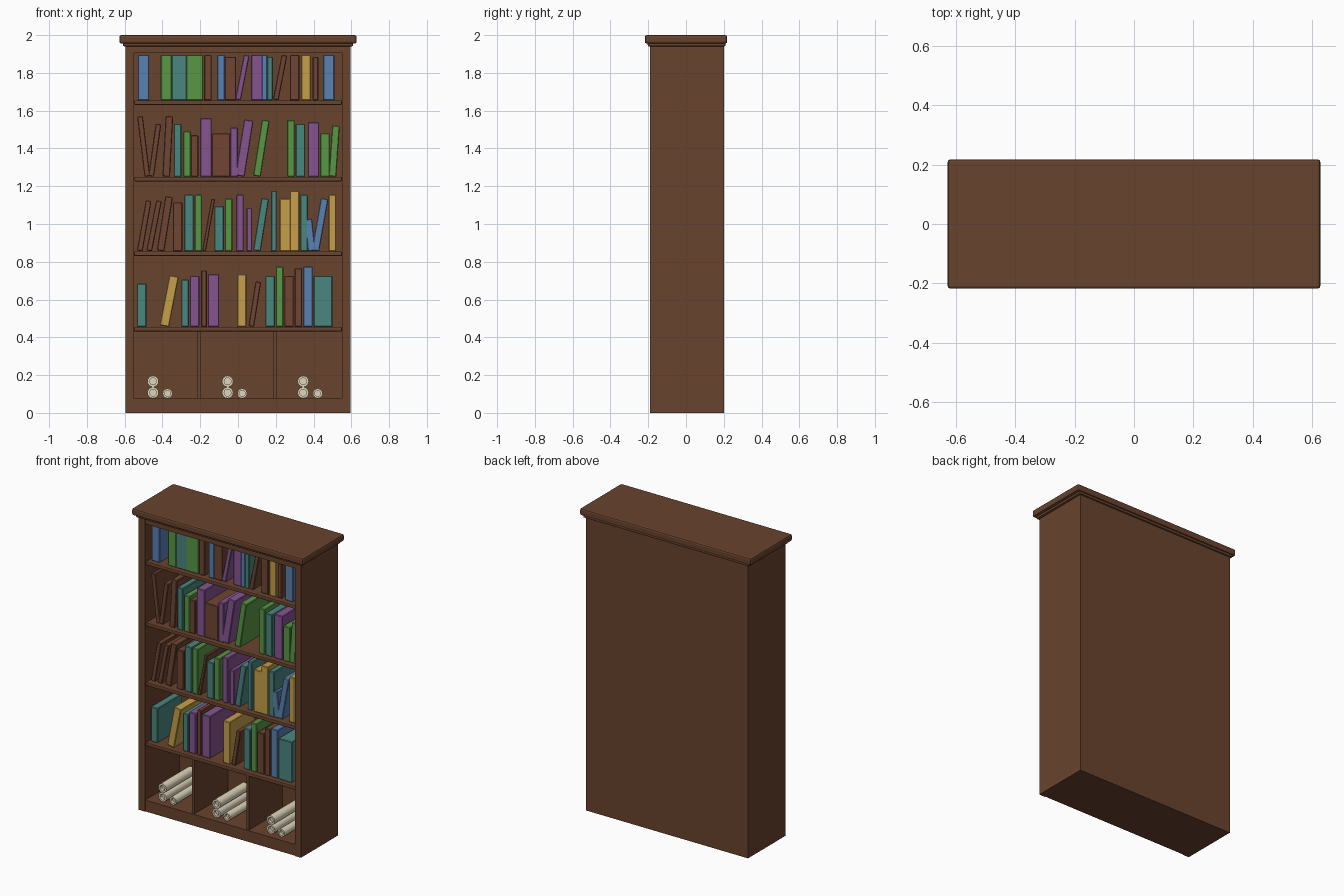
import bpy
import bmesh
import math
from mathutils import Matrix, Vector

cube = bpy.data.objects.get("Cube")
if cube:
    bpy.data.objects.remove(cube, do_unlink=True)


def make_material(name, rgb):
    mat = bpy.data.materials.new(name)
    mat.use_nodes = True
    colour = (*rgb, 1.0)
    mat.diffuse_color = colour
    shader = mat.node_tree.nodes["Principled BSDF"]
    shader.inputs["Base Color"].default_value = colour
    shader.inputs["Roughness"].default_value = 0.8
    return mat


wood = make_material("wood brown", (0.14, 0.056, 0.027))
parchment = make_material("parchment cream", (0.74, 0.67, 0.5))
covers = {
    "brown": make_material("leather brown", (0.16, 0.06, 0.032)),
    "blue": make_material("cover blue", (0.1, 0.22, 0.44)),
    "teal": make_material("cover teal", (0.07, 0.24, 0.21)),
    "green": make_material("cover green", (0.1, 0.31, 0.06)),
    "purple": make_material("cover purple", (0.24, 0.09, 0.28)),
    "yellow": make_material("cover yellow", (0.56, 0.35, 0.07)),
}


def finish(name, bm, mat):
    mesh = bpy.data.meshes.new(name)
    bm.to_mesh(mesh)
    bm.free()
    mesh.materials.append(mat)
    obj = bpy.data.objects.new(name, mesh)
    bpy.context.collection.objects.link(obj)
    return obj


def box(name, low, high, mat=wood, bevel=0.0, segments=2):
    """Box between two corners, with optional rounded edges."""
    low, high = Vector(low), Vector(high)
    bm = bmesh.new()
    bmesh.ops.create_cube(bm, size=1)
    bmesh.ops.scale(bm, vec=high - low, verts=bm.verts)
    bmesh.ops.translate(bm, vec=(low + high) / 2, verts=bm.verts)
    obj = finish(name, bm, mat)
    if bevel:
        mod = obj.modifiers.new("rounded edges", 'BEVEL')
        mod.width = bevel
        mod.segments = segments
    return obj


# Carcass dimensions
HALF, WALL = 0.595, 0.045
FRONT, BACK = -0.19, 0.2
INNER = HALF - WALL
FLOOR = 0.075

# Carcass: sides, back, base and top rail
for side, s in (("left", 1), ("right", -1)):
    x0, x1 = sorted((s * INNER, s * HALF))
    box(side + "_side", (x0, FRONT, 0), (x1, BACK, 1.95))
box("back_panel", (-INNER, BACK - 0.025, 0), (INNER, BACK, 1.95))
box("base", (-INNER, FRONT + 0.004, 0), (INNER, BACK - 0.025, FLOOR))
box("top_rail", (-INNER, FRONT + 0.004, 1.905), (INNER, BACK - 0.025, 1.95))

# Cornice: small moulding below an overhanging rounded slab
box("cornice_moulding", (-0.61, -0.203, 1.94), (0.61, 0.21, 1.965), bevel=0.008)
box("cornice_slab", (-0.628, -0.218, 1.955), (0.628, 0.218, 2), bevel=0.01)

# Shelves and cubby dividers
shelf_tops = (0.455, 0.855, 1.25, 1.655)
for top in shelf_tops:
    box("shelf", (-INNER, FRONT + 0.01, top - 0.024), (INNER, BACK - 0.025, top), bevel=0.005)
for x in (-0.205, 0.195):
    box("cubby_divider", (x - 0.01, FRONT + 0.015, FLOOR), (x + 0.01, BACK - 0.025, 0.435))


def book(shelf, colour, x, width, height, lean=0):
    """Book standing on a shelf; sizes in hundredths, lean in degrees."""
    w, h, angle = width / 100, height / 100, math.radians(lean)
    obj = box(colour + "_book", (-w / 2, -0.15, 0), (w / 2, 0.11, h), covers[colour], 0.004, 1)
    lift = w / 2 * abs(math.sin(angle))
    obj.matrix_world = (Matrix.Translation((x / 100, 0, shelf + lift))
                        @ Matrix.Rotation(angle, 4, 'Y'))


# Books per shelf: colour, x, width, height, lean
low_row = [
    ("teal", -51, 5, 23), ("yellow", -39, 5, 27, 11), ("teal", -28, 4, 25),
    ("purple", -23, 5, 27), ("brown", -18, 3, 30), ("purple", -13, 6, 28),
    ("yellow", 2, 5, 28), ("brown", 7, 3, 24, 9), ("teal", 17, 5, 27),
    ("green", 22, 4, 32), ("brown", 27, 5, 27), ("brown", 32, 4, 31),
    ("blue", 37, 5, 32), ("teal", 45, 10, 27),
]
second_row = [
    ("brown", -52, 3, 27, 10), ("brown", -47, 3, 27, 11), ("brown", -41, 4, 29, 9),
    ("brown", -32, 5, 26), ("teal", -26, 5, 30), ("green", -21, 4, 30),
    ("brown", -18, 2, 28, 10), ("teal", -10, 5, 24), ("green", -5, 4, 28),
    ("purple", 1, 4, 30), ("purple", 6, 3, 23), ("teal", 10, 4, 28, 9),
    ("teal", 19, 3, 32), ("yellow", 25, 6, 28), ("yellow", 30, 5, 32),
    ("teal", 35, 4, 30), ("blue", 39, 4, 17, -6), ("blue", 41, 4, 28, 10),
    ("yellow", 50, 4, 30),
]
third_row = [
    ("brown", -48, 3, 32, -7), ("brown", -46, 3, 28, 8), ("brown", -38, 4, 32, 3),
    ("teal", -32, 4, 28), ("green", -27, 4, 24), ("brown", -23, 4, 22),
    ("purple", -17, 6, 31), ("brown", -9, 10, 23), ("purple", -2, 4, 26),
    ("purple", 1, 5, 30, 9), ("green", 10, 4, 30, 9), ("green", 28, 4, 30),
    ("teal", 33, 5, 28), ("purple", 40, 6, 29), ("green", 46, 5, 23),
    ("green", 50, 4, 27, 4),
]
top_row = [
    ("blue", -50, 6, 24), ("green", -38, 6, 24), ("teal", -31, 8, 24),
    ("green", -23, 9, 24), ("brown", -16, 4, 24), ("blue", -9, 4, 24),
    ("brown", -4, 6, 23), ("purple", 0, 3, 24, 11), ("purple", 10, 6, 24),
    ("blue", 14, 3, 24), ("teal", 17, 3, 23), ("brown", 20, 3, 24, 11),
    ("brown", 30, 5, 24), ("yellow", 36, 5, 24), ("brown", 41, 3, 23),
    ("blue", 48, 6, 24),
]
for top, row in zip(shelf_tops, (low_row, second_row, third_row, top_row)):
    for entry in row:
        book(top, *entry)


def scroll(x, z, radius):
    """Rolled parchment lying front to back, with hollow ends."""
    bm = bmesh.new()
    bmesh.ops.create_cone(bm, cap_ends=True, segments=16,
                          radius1=radius, radius2=radius, depth=0.3)
    for cap in [f for f in bm.faces if len(f.verts) > 4]:
        normal = cap.normal.copy()
        bmesh.ops.inset_region(bm, faces=[cap], thickness=radius * 0.4)
        inner = bmesh.ops.extrude_discrete_faces(bm, faces=[cap])["faces"][0]
        bmesh.ops.translate(bm, vec=normal * -0.02, verts=inner.verts)
    bmesh.ops.rotate(bm, matrix=Matrix.Rotation(math.pi / 2, 3, 'X'), verts=bm.verts)
    bmesh.ops.translate(bm, vec=(x, 0, z), verts=bm.verts)
    bmesh.ops.recalc_face_normals(bm, faces=bm.faces)
    obj = finish("scroll", bm, parchment)
    bpy.ops.object.select_all(action='DESELECT')
    obj.select_set(True)
    bpy.context.view_layer.objects.active = obj
    bpy.ops.object.shade_smooth_by_angle(angle=math.radians(40))


# Each cubby holds two stacked scrolls and a smaller one beside them
for x in (-0.45, -0.055, 0.345):
    scroll(x, FLOOR + 0.032, 0.03)
    scroll(x, FLOOR + 0.092, 0.03)
    scroll(x + 0.077, FLOOR + 0.028, 0.026)
